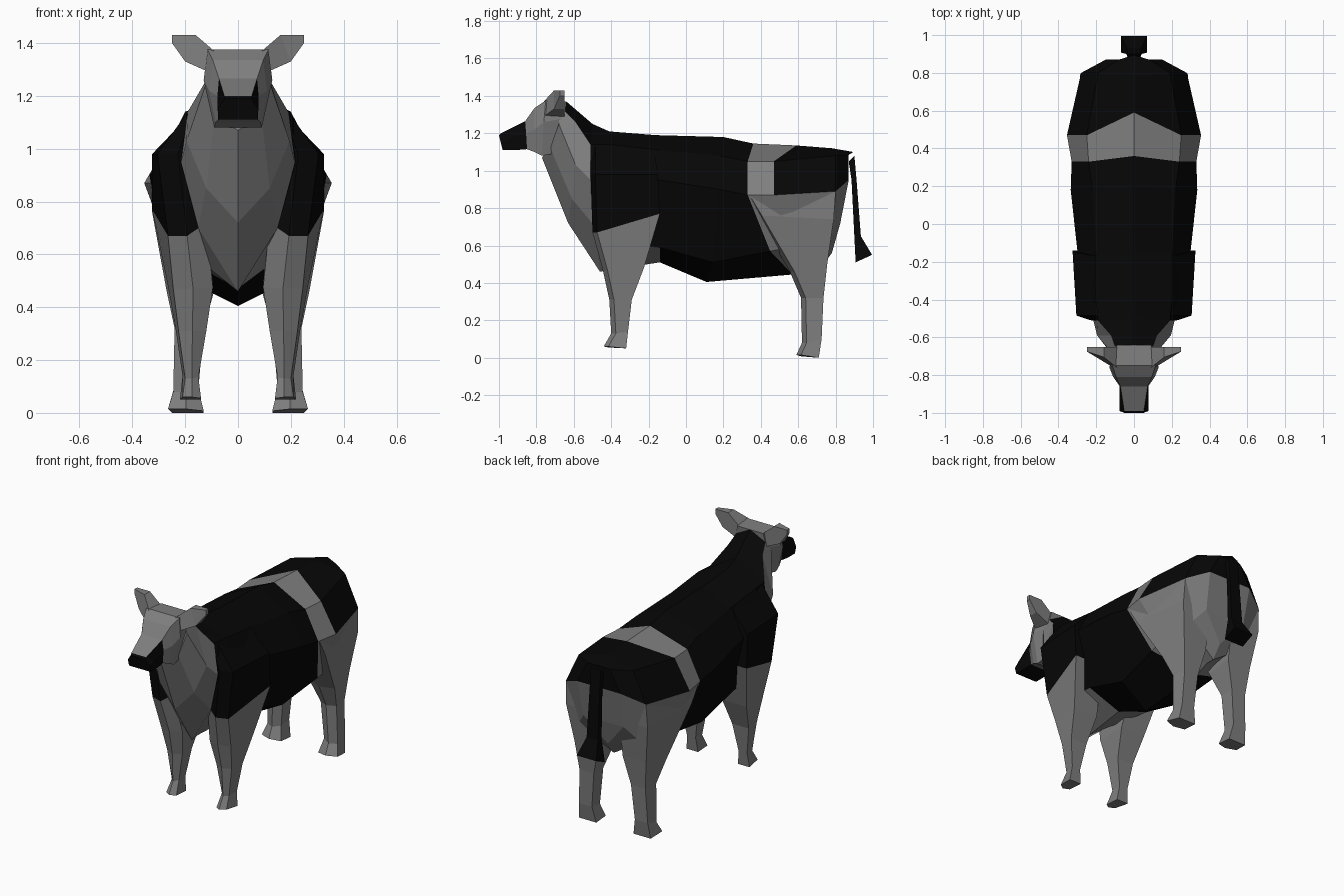
import bpy
import bmesh

cube = bpy.data.objects.get("Cube")
if cube:
    bpy.data.objects.remove(cube, do_unlink=True)


def make_material(name, value):
    mat = bpy.data.materials.new(name)
    mat.use_nodes = True
    colour = (value, value, value, 1)
    mat.diffuse_color = colour
    mat.node_tree.nodes["Principled BSDF"].inputs["Base Color"].default_value = colour
    return mat


GREY, BLACK = 0, 1
materials = [make_material("pale grey hide", 0.21), make_material("black hide", 0.002)]


def loft(name, rings, colour_rule):
    """Skin a list of closed rings; colour_rule(span, strip) picks the material."""
    bm = bmesh.new()
    loops = [[bm.verts.new(p) for p in ring] for ring in rings]
    count = len(loops[0])
    for span, (a, b) in enumerate(zip(loops, loops[1:])):
        for strip in range(count):
            after = (strip + 1) % count
            face = bm.faces.new((a[strip], a[after], b[after], b[strip]))
            face.material_index = colour_rule(span, strip)
    # End caps are ladders of faces between the two halves of a ring
    for ring, span in ((loops[0], 0), (loops[-1], len(loops) - 2)):
        for k in range(count // 2):
            corners = [ring[k], ring[k + 1], ring[count - k - 1], ring[-k]]
            face = bm.faces.new(list(dict.fromkeys(corners)))
            face.material_index = colour_rule(span, k)
    bmesh.ops.recalc_face_normals(bm, faces=bm.faces)
    mesh = bpy.data.meshes.new(name)
    bm.to_mesh(mesh)
    bm.free()
    for mat in materials:
        mesh.materials.append(mat)
    obj = bpy.data.objects.new(name, mesh)
    bpy.context.collection.objects.link(obj)
    return obj


def mirrored(points):
    return [(-x, y, z) for x, y, z in reversed(points)]


# Torso and neck
def torso_ring(y_top, y_side, y_low, z_top, upper, flank, lower, z_low):
    side = [(upper[0], y_side, upper[1]),
            (flank[0], y_side, flank[1]),
            (lower[0], (y_side + y_low) / 2, lower[1])]
    return [(0, y_top, z_top)] + side + [(0, y_low, z_low)] + mirrored(side)


neck_sections = [
    (-.64, -.68, -.77, 1.37, (.09, 1.35), (.12, 1.25), (.09, 1.12), 1.07),
    (-.57, -.59, -.63, 1.31, (.12, 1.26), (.195, 1.03), (.12, .85), .72),
    (-.5, -.51, -.46, 1.25, (.19, 1.14), (.215, .95), (.15, .7), .46),
    (-.41, -.41, -.4, 1.21, (.2, 1.14), (.28, .98), (.2, .62), .47),
]
barrel_sections = [
    (-.16, -.14, -.14, 1.19, (.2, 1.11), (.3, .95), (.22, .59), .51),
    (.2, .18, .11, 1.18, (.22, 1.08), (.335, .9), (.21, .51), .405),
    (.36, .33, .57, 1.145, (.24, 1.05), (.33, .87), (.24, .57), .445),
    (.59, .47, .66, 1.135, (.25, 1.05), (.355, .87), (.25, .59), .48),
    (.78, .8, .72, 1.12, (.19, 1.08), (.28, .89), (.22, .62), .48),
    (.895, .87, .78, 1.1, (.08, 1.085), (.15, .95), (.14, .72), .56),
]


def torso_colour(span, strip):
    strip = min(strip, 7 - strip)
    if span < 2:                       # neck: dark crest only
        return BLACK if strip == 0 else GREY
    if span < 4:                       # chest: pale underside
        return GREY if strip == 3 else BLACK
    if span < 6:                       # barrel
        return BLACK
    if span == 6:                      # belt
        return GREY
    return BLACK if strip < 2 else GREY   # rump


loft("torso", [torso_ring(*s) for s in neck_sections + barrel_sections], torso_colour)


# Head: pale face with a dark muzzle
def head_ring(y_top, y_low, top, cheek, jaw):
    half = [(top[0], y_top, top[1]),
            (cheek[0], (y_top + y_low) / 2, cheek[1]),
            (jaw[0], y_low, jaw[1])]
    return half + mirrored(half)


head_sections = [
    (-.64, -.66, (.09, 1.37), (.11, 1.28), (.08, 1.1)),
    (-.75, -.77, (.115, 1.375), (.13, 1.26), (.09, 1.08)),
    (-.81, -.81, (.095, 1.335), (.11, 1.22), (.085, 1.1)),
    (-.86, -.85, (.072, 1.265), (.078, 1.2), (.07, 1.115)),
    (-.99, -.91, (.052, 1.2), (.078, 1.17), (.075, 1.11)),
    (-1, -.98, (.05, 1.19), (.077, 1.15), (.075, 1.11)),
]
loft("head", [head_ring(*s) for s in head_sections],
     lambda span, strip: BLACK if span > 2 and (strip != 5 or span > 3) else GREY)


# Legs: five-sided, with a blunt ridge down the front
def leg_ring(side, z_front, z_back, inner, outer_front, outer_back, front, back):
    chamfered = front + .025
    return [(side * inner, chamfered, (z_front + z_back) / 2),
            (side * (inner + outer_front) / 2, front, z_front),
            (side * outer_front, chamfered, z_front),
            (side * outer_back, back, z_back),
            (side * inner, back, z_back)]


front_leg_sections = [
    (.06, .05, .14, .21, .22, -.44, -.32),
    (.13, .14, .15, .2, .21, -.4, -.31),
    (.31, .31, .12, .225, .235, -.41, -.29),
    (.47, .48, .095, .245, .265, -.445, -.225),
    (.67, .77, .12, .265, .325, -.5, -.14),
    (.98, .98, .15, .305, .325, -.51, -.15),
    (1.14, 1.11, .15, .19, .2, -.51, -.17),
]
hind_leg_sections = [
    (.015, 0, .13, .265, .25, .59, .71),
    (.08, .1, .15, .245, .24, .62, .725),
    (.32, .32, .13, .24, .23, .615, .735),
    (.46, .5, .085, .27, .25, .555, .755),
    (.76, .74, .09, .325, .285, .38, .79),
    (.87, .885, .1, .33, .28, .315, .8),
]


# Ears
def ear_ring(side, x_low, x_high, front, back, z_low, z_high):
    return [(side * x_low, front, z_low), (side * x_high, front, z_high),
            (side * x_high, back, z_high), (side * x_low, back, z_low)]


ear_sections = [
    (.11, .09, -.76, -.65, 1.29, 1.37),
    (.2, .16, -.705, -.65, 1.33, 1.43),
    (.25, .25, -.675, -.65, 1.4, 1.43),
]

for label, side in (("left", 1), ("right", -1)):
    loft(label + "_front_leg", [leg_ring(side, *s) for s in front_leg_sections],
         lambda span, strip: BLACK if span > 3 else GREY)
    loft(label + "_hind_leg", [leg_ring(side, *s) for s in hind_leg_sections],
         lambda span, strip: GREY)
    loft(label + "_ear", [ear_ring(side, *s) for s in ear_sections],
         lambda span, strip: GREY)


# Tail with a flared tuft
def tail_ring(front, z_front, back, z_back, half):
    return [(-half, front, z_front), (half, front, z_front),
            (half, back, z_back), (-half, back, z_back)]


tail_sections = [
    (.87, 1.05, .9, 1.08, .035),
    (.885, .95, .912, .95, .035),
    (.9, .65, .935, .65, .04),
    (.907, .51, .995, .55, .068),
]
loft("tail", [tail_ring(*s) for s in tail_sections], lambda span, strip: BLACK)
